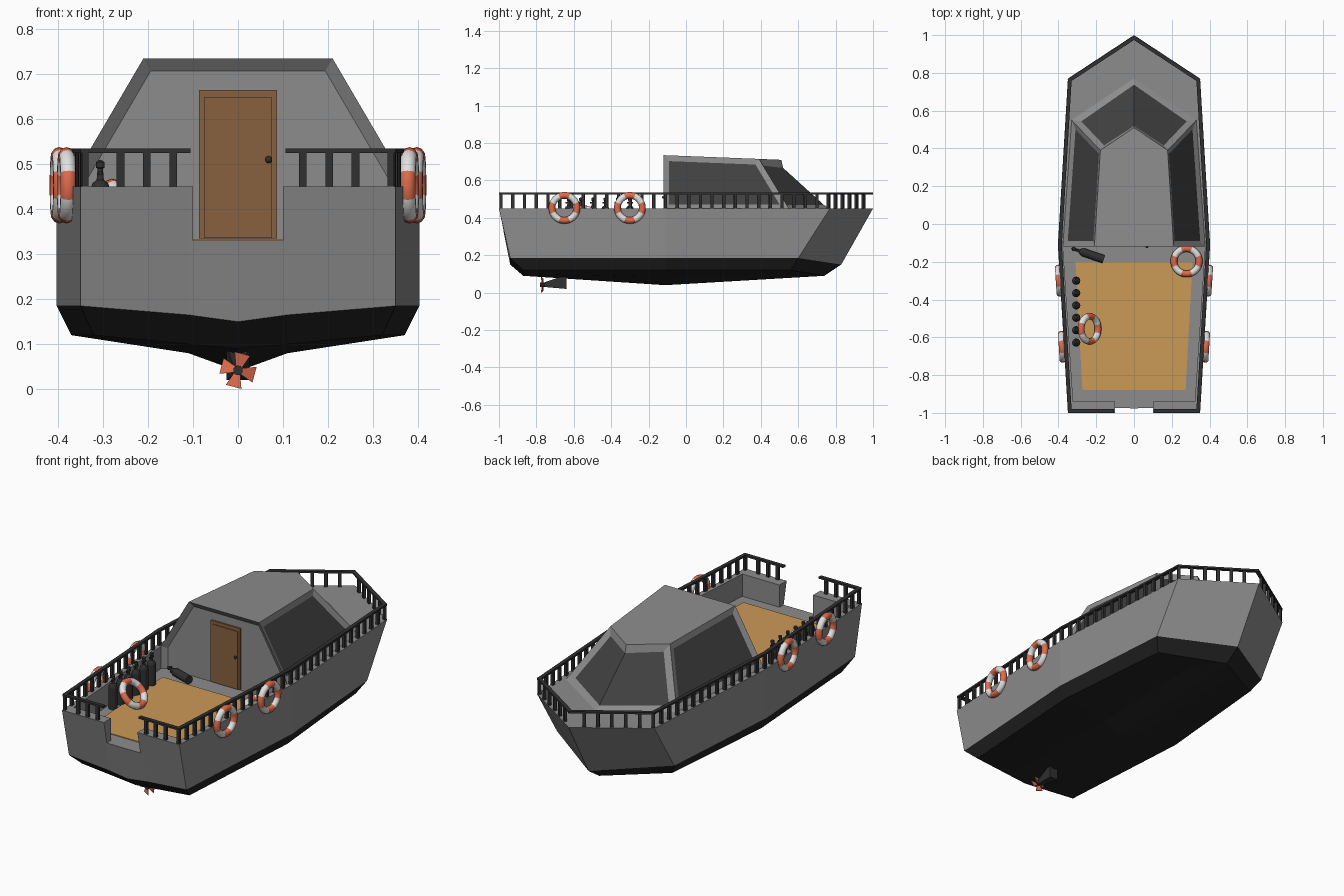
import bpy, bmesh, math
from mathutils import Vector, Matrix

if "Cube" in bpy.data.objects:
    bpy.data.objects.remove(bpy.data.objects["Cube"])


def mat(name, r, g, b):
    m = bpy.data.materials.new(name)
    m.diffuse_color = (r, g, b, 1)
    m.use_nodes = True
    m.node_tree.nodes["Principled BSDF"].inputs["Base Color"].default_value = m.diffuse_color
    return m


GREY = mat("hull grey", .27, .265, .265)
BLACK = mat("bottom black", .016, .016, .016)
RAIL = mat("rail charcoal", .03, .03, .031)
GLASS = mat("window dark", .052, .052, .052)
TAN = mat("deck tan", .60, .32, .095)
BROWN = mat("door brown", .25, .12, .05)
ORANGE = mat("safety orange", .72, .15, .075)
WHITE = mat("ring white", .75, .75, .74)


def finish(bm, name, *mats):
    bmesh.ops.remove_doubles(bm, verts=bm.verts, dist=1e-5)
    bmesh.ops.recalc_face_normals(bm, faces=bm.faces)
    me = bpy.data.meshes.new(name)
    bm.to_mesh(me)
    bm.free()
    for m in mats:
        me.materials.append(m)
    ob = bpy.data.objects.new(name, me)
    bpy.context.collection.objects.link(ob)
    return ob


def face(bm, pts):
    return bm.faces.new([bm.verts.new(p) for p in pts])


def prism(bm, outline, z0, z1):
    """Extrude a flat xy outline from z0 to z1."""
    f = face(bm, [(x, y, z0) for x, y in outline])
    r = bmesh.ops.extrude_face_region(bm, geom=[f])
    for v in r["geom"]:
        if isinstance(v, bmesh.types.BMVert):
            v.co.z = z1


def bar(bm, a, b, w, h):
    """Box beam from a to b, w wide and h high."""
    a, b = Vector(a), Vector(b)
    d = b - a
    m = Matrix.Translation((a + b) / 2) @ d.to_track_quat('X', 'Z').to_matrix().to_4x4()
    bmesh.ops.create_cube(bm, size=1, matrix=m @ Matrix.Diagonal((d.length, w, h, 1)))


def mirror_outline(half):
    return half + [(-x, y) for x, y in reversed(half)]


# Hull: half stations from stern centre to bow tip, mirrored
top = [(0, -1, .45), (.11, -1, .45), (.35, -1, .45), (.403, -.11, .45), (.35, .77, .45), (0, 1, .45)]
chine = [(0, -.94, .15), (.11, -.94, .165), (.35, -.94, .185), (.403, -.11, .185), (.35, .6, .185), (0, .83, .15)]
low = [(0, -.87, .09), (.11, -.87, .10), (.32, -.87, .12), (.37, -.11, .12), (.31, .56, .12), (0, .74, .09)]
keel, mid, fore = (0, -.11, .04), (.11, -.11, .08), (.11, .60, .10)
polys = [top]
for a, b in ((top, chine), (chine, low)):
    polys += [[a[i], a[i + 1], b[i + 1], b[i]] for i in range(5)]
polys += [[low[0], low[1], mid, keel], [low[1], low[2], low[3], mid],
          [keel, mid, fore, low[5]], [mid, low[3], low[4], fore], [fore, low[4], low[5]]]
bm = bmesh.new()
for s in (1, -1):
    for p in polys:
        face(bm, [(s * x, y, z) for x, y, z in p])
for f in bm.faces:
    f.material_index = int(f.calc_center_median().z < .175)
hull = finish(bm, "hull", GREY, BLACK)

# Cut the rear well and the boarding gap in the stern
FLOOR = .33
bm = bmesh.new()
prism(bm, mirror_outline([(.10, -1.1), (.10, -.94), (.322, -.94), (.378, -.09)]), FLOOR, .7)
cutter = finish(bm, "well_cutter", GREY)
cutter.hide_render = True
mod = hull.modifiers.new("well", 'BOOLEAN')
mod.operation, mod.solver, mod.object = 'DIFFERENCE', 'EXACT', cutter
bpy.context.view_layer.objects.active = hull
bpy.ops.object.modifier_apply(modifier="well")
bpy.data.objects.remove(cutter)

# Deck panel
bm = bmesh.new()
prism(bm, mirror_outline([(.273, -.88), (.31, -.2)]), FLOOR - .005, FLOOR + .004)
finish(bm, "deck_panel", TAN)

# Cabin with recessed rear wall and inset windows
BACK = -.12
base = [(.377, BACK), (.33, .55), (0, .77)]
roof = [(.21, BACK, .735), (.178, .39, .715), (0, .51, .71)]
bm = bmesh.new()
for s in (1, -1):
    def at(i, z): return (s * base[i][0], base[i][1], z)
    r = [(s * x, y, z) for x, y, z in roof]
    for i in (0, 1):
        face(bm, [at(i, .45), at(i + 1, .45), r[i + 1], r[i]])
        face(bm, [at(i, .30), at(i + 1, .30), at(i + 1, .45), at(i, .45)])
    face(bm, r + [(0, BACK, .735)])
back = [(.377, BACK, .30), (.377, BACK, .45), roof[0]]
face(bm, back + [(0, BACK, .735)] + [(-x, y, z) for x, y, z in reversed(back)])
bmesh.ops.remove_doubles(bm, verts=bm.verts, dist=1e-5)
bmesh.ops.recalc_face_normals(bm, faces=bm.faces)
if max(bm.faces, key=lambda f: f.calc_center_median().z).normal.z < 0:
    bmesh.ops.reverse_faces(bm, faces=bm.faces)
panes = [f for f in bm.faces if .5 < f.calc_center_median().z < .68 and f.normal.y > -.9]
sides = [f for f in panes if f.calc_center_median().y < .35]
screen = [f for f in panes if f not in sides]
rear = [f for f in bm.faces if f.normal.y < -.9]
for group, t, d in ((sides[:1], .03, -.01), (sides[1:], .03, -.01), (screen, .035, -.015), (rear, .028, -.02)):
    bmesh.ops.inset_region(bm, faces=group, thickness=t, depth=d, use_even_offset=True)
for f in sides + screen:
    f.material_index = 1
finish(bm, "cabin", GREY, GLASS)

# Door: frame, raised panel and knob
bm = bmesh.new()
prism(bm, mirror_outline([(.087, -.109), (.087, -.09)]), FLOOR + .005, .665)
prism(bm, mirror_outline([(.076, -.113), (.076, -.10)]), FLOOR + .006, .648)
finish(bm, "door", BROWN)
bm = bmesh.new()
bmesh.ops.create_uvsphere(bm, u_segments=10, v_segments=6, radius=.008,
                          matrix=Matrix.Translation((.068, -.12, .51)))
finish(bm, "door_knob", RAIL)

# Railing: top rail and evenly spaced posts
bm = bmesh.new()
path = [(.106, -.989), (.34, -.989), (.392, -.11), (.34, .763), (0, .986)]
for s in (1, -1):
    for i in range(4):
        a, b = (Vector((s * x, y, .53)) for x, y in path[i:i + 2])
        d = (b - a).normalized()
        bar(bm, a - d * (.008 if i else 0), b + d * .008, .02, .01)
        n = round((b - a).length / .063)
        for k in range(1 if i == 0 else 0, n):
            p = a.lerp(b, (k - .35 if i == 0 else k) / n)
            c = Vector((p.x, p.y, .487))
            m = Matrix.Translation(c) @ Matrix.Rotation(math.atan2(d.y, d.x), 4, 'Z')
            bmesh.ops.create_cube(bm, size=1, matrix=m @ Matrix.Diagonal((.017, .014, .08, 1)))
finish(bm, "railing", RAIL)


# Life rings with four white bands on the diagonals
def life_ring(name, loc, rot):
    bpy.ops.mesh.primitive_torus_add(location=loc, rotation=rot, major_segments=32, minor_segments=10,
                                     major_radius=.067, minor_radius=.018)
    ob = bpy.context.object
    ob.name = name
    ob.data.materials.append(ORANGE)
    ob.data.materials.append(WHITE)
    for p in ob.data.polygons:
        a = math.degrees(math.atan2(p.center.y, p.center.x)) % 90
        p.material_index = int(abs(a - 45) < 19)
    bpy.ops.object.shade_smooth_by_angle(angle=math.radians(50))


for s, side in ((1, "right"), (-1, "left")):
    for x, y, place in ((.381, -.65, "rear"), (.397, -.30, "middle")):
        life_ring(f"life_ring_{side}_{place}", (s * x, y, .453), (0, math.pi / 2, -s * .06))
life_ring("life_ring_flat", (.278, -.197, FLOOR + .018), (0, 0, 0))
life_ring("life_ring_leaning", (-.235, -.555, .40), (0, math.radians(48), 0))


# Gas tanks: lathed bodies with a cross valve
def tank(name, matrix):
    bm = bmesh.new()
    prof = [(0, 0), (.022, 0), (.022, .115), (.017, .128), (.008, .135), (.006, .16), (.009, .162), (.009, .175), (0, .18)]
    vs = [bm.verts.new((r, 0, z)) for r, z in prof]
    es = [bm.edges.new(e) for e in zip(vs, vs[1:])]
    bmesh.ops.spin(bm, geom=vs + es, axis=(0, 0, 1), cent=(0, 0, 0), angle=math.tau, steps=12)
    bar(bm, (0, -.016, .15), (0, .016, .15), .008, .008)
    bmesh.ops.transform(bm, matrix=matrix, verts=bm.verts)
    finish(bm, name, RAIL)


for i in range(6):
    tank(f"tank_{i + 1}", Matrix.Translation((-.306, -.30 - .0655 * i, FLOOR)))
lie = Vector((-.16, .055, 0)).to_track_quat('Z', 'Y').to_matrix().to_4x4()
tank("tank_fallen", Matrix.Translation((-.16, -.187, FLOOR + .023)) @ lie)

# Propeller housing, hub and four flared blades
bm = bmesh.new()
bmesh.ops.create_cube(bm, size=1)
for v in bm.verts:
    rear_end = v.co.y < 0
    w, z0, z1 = (.012, .03, .056) if rear_end else (.025, .02, .095)
    v.co = (math.copysign(w, v.co.x), -.755 if rear_end else -.64, z1 if v.co.z > 0 else z0)
finish(bm, "propeller_housing", RAIL)
bm = bmesh.new()
bmesh.ops.create_cone(bm, cap_ends=True, segments=10, radius1=.011, radius2=.011, depth=.03,
                      matrix=Matrix.Translation((0, -.765, .042)) @ Matrix.Rotation(math.pi / 2, 4, 'X'))
finish(bm, "propeller_hub", RAIL)
bm = bmesh.new()
for k in range(4):
    turn = Matrix.Translation((0, -.768, .042)) @ Matrix.Rotation(math.radians(15 + 90 * k), 4, 'Y')
    n = len(bm.verts)
    bmesh.ops.create_cube(bm, size=1)
    bm.verts.ensure_lookup_table()
    for v in bm.verts[n:]:
        w = .018 if v.co.z > 0 else .006
        sx = math.copysign(1, v.co.x)
        v.co = turn @ Vector((sx * w, math.copysign(.002, v.co.y) + sx * w * .3, .038 if v.co.z > 0 else .005))
finish(bm, "propeller_blades", ORANGE)
